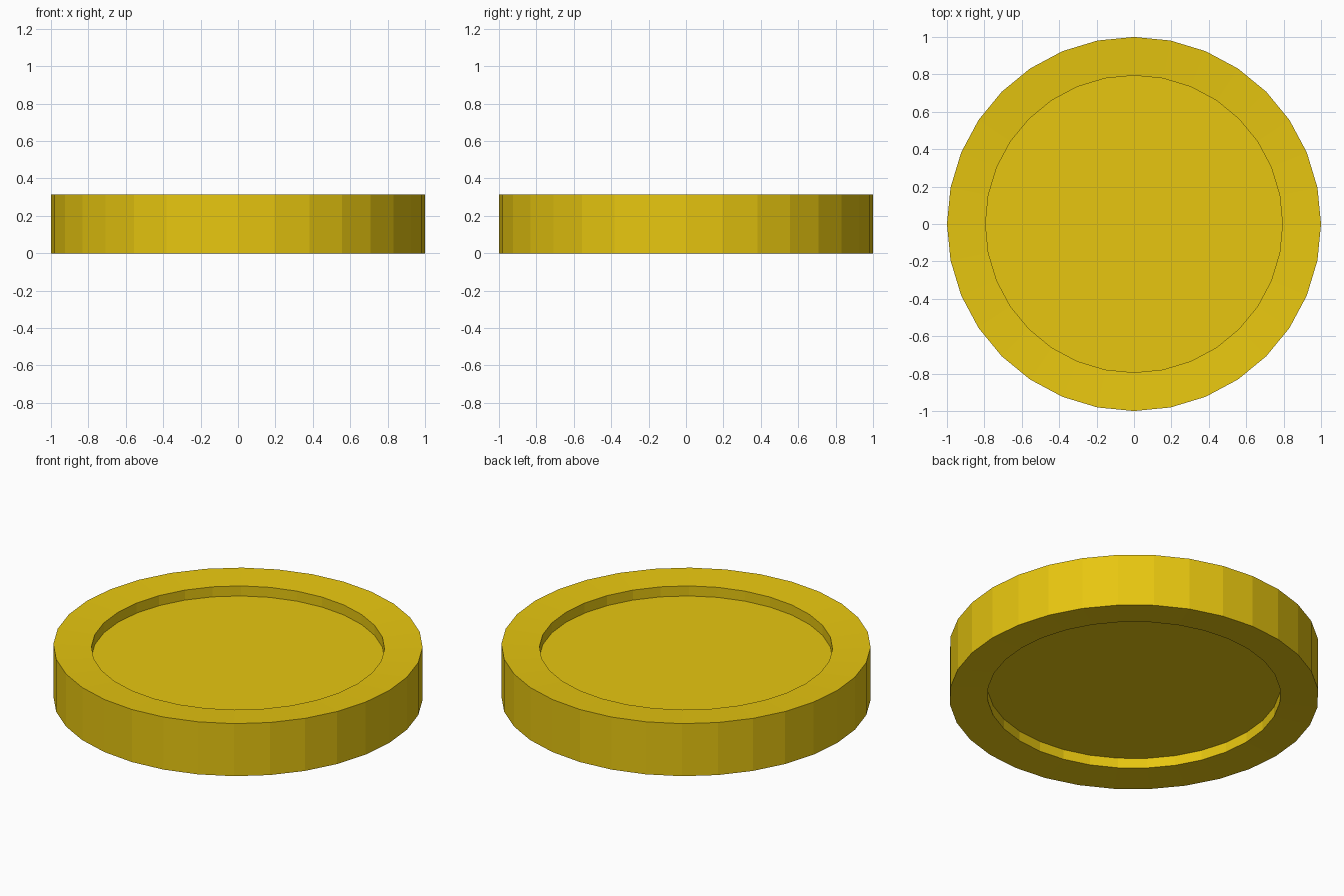
import bpy, bmesh
from math import cos, sin, tau

if "Cube" in bpy.data.objects:
    bpy.data.objects.remove(bpy.data.objects["Cube"])

SIDES = 32
HEIGHT = 0.314

# Half profile from the lower recess to the upper recess: (radius, z)
RIM_R, RIM_DIP, RECESS = 0.794, 0.013, 0.06
lower = [(RIM_R, RIM_DIP + RECESS), (RIM_R, RIM_DIP), (1.0, 0.0)]
profile = lower + [(r, HEIGHT - z) for r, z in reversed(lower)]

# Coin body: turned profile, closed by a flat floor in each recess
bm = bmesh.new()
rings = [[bm.verts.new((r * cos(tau * i / SIDES), r * sin(tau * i / SIDES), z))
          for i in range(SIDES)] for r, z in profile]
for a, b in zip(rings, rings[1:]):
    for i in range(SIDES):
        j = (i + 1) % SIDES
        bm.faces.new((a[i], a[j], b[j], b[i]))
bm.faces.new(rings[0][::-1])
bm.faces.new(rings[-1])
bmesh.ops.recalc_face_normals(bm, faces=bm.faces)

mesh = bpy.data.meshes.new("coin")
bm.to_mesh(mesh)
bm.free()
coin = bpy.data.objects.new("coin", mesh)
bpy.context.collection.objects.link(coin)

# Gold colour
gold = bpy.data.materials.new("gold")
gold.diffuse_color = (0.8, 0.565, 0.005, 1)
gold.use_nodes = True
gold.node_tree.nodes["Principled BSDF"].inputs["Base Color"].default_value = gold.diffuse_color
mesh.materials.append(gold)
